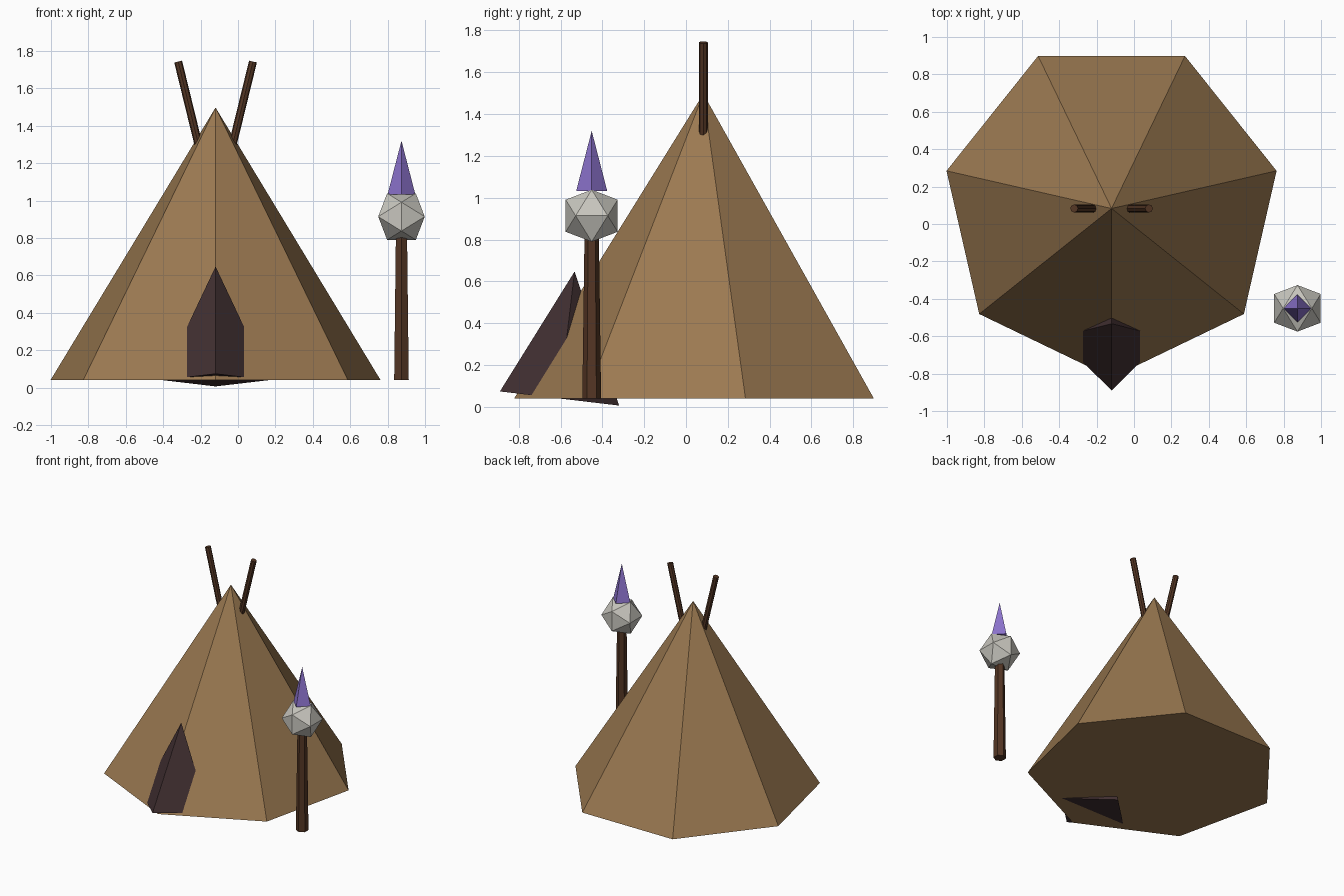
import bpy, bmesh, math
from mathutils import Vector, Matrix

if "Cube" in bpy.data.objects:
    bpy.data.objects.remove(bpy.data.objects["Cube"])


def material(name, r, g, b):
    """Flat colour given as sRGB 0-255."""
    def lin(c):
        c /= 255
        return c / 12.92 if c <= 0.04045 else ((c + 0.055) / 1.055) ** 2.4
    m = bpy.data.materials.new(name)
    m.diffuse_color = (lin(r), lin(g), lin(b), 1)
    m.use_nodes = True
    m.node_tree.nodes["Principled BSDF"].inputs["Base Color"].default_value = m.diffuse_color
    return m


HIDE = material("tan hide", 155, 121, 81)
FLAP = material("dark flap", 66, 48, 50)
WOOD = material("brown wood", 84, 54, 36)
STONE = material("pale stone", 200, 198, 190)
CRYSTAL = material("violet crystal", 140, 115, 205)


def add_object(name, bm, mat):
    bmesh.ops.recalc_face_normals(bm, faces=bm.faces)
    mesh = bpy.data.meshes.new(name)
    bm.to_mesh(mesh)
    bm.free()
    mesh.materials.append(mat)
    obj = bpy.data.objects.new(name, mesh)
    bpy.context.collection.objects.link(obj)
    return obj


def taper(name, mat, sides, base, tip, r_base, r_tip, first=-math.pi / 2):
    """Flat-sided cone or pole from base to tip; first = angle of the first corner."""
    base, axis = Vector(base), Vector(tip) - Vector(base)
    tilt = Vector((0, 0, 1)).rotation_difference(axis).to_matrix()
    bm = bmesh.new()

    def ring(r, h):
        return [bm.verts.new(base + tilt @ Vector((r * math.cos(first + i * math.tau / sides),
                                                   r * math.sin(first + i * math.tau / sides), h)))
                for i in range(sides)]
    low = ring(r_base, 0)
    bm.faces.new(low)
    if r_tip:
        high = ring(r_tip, axis.length)
        bm.faces.new(high)
    else:
        high = [bm.verts.new(Vector(tip))] * sides
    for i in range(sides):
        j = (i + 1) % sides
        corners = [low[i], low[j], high[j]] + ([high[i]] if r_tip else [])
        bm.faces.new(corners)
    return add_object(name, bm, mat)


# Seven-sided tent with a corner facing the front
CX, CY = -0.12, 0.083
taper("tent", HIDE, 7, (CX, CY, 0.04), (CX, CY, 1.497), 0.905, 0)

# Doorway: four-sided pyramid leaning back into the tent
taper("door_flap", FLAP, 4, (CX, -0.605, 0.04), (CX, -0.533, 0.647), 0.287, 0)

# Two poles splaying out of the tent top
for side, label in ((-1, "left"), (1, "right")):
    taper(label + "_tent_pole", WOOD, 8, (CX + side * 0.055, CY, 1.15),
          (CX + side * 0.2, CY, 1.743), 0.0215, 0.0215)

# Staff shaft
SX, SY, SZ = 0.874, -0.451, 0.914
taper("staff_shaft", WOOD, 6, (SX, SY, 0.04), (SX, SY, 0.85), 0.045, 0.034)

# Staff head: icosahedron with edges aligned to the axes
bm = bmesh.new()
s, phi = 0.0768, (1 + math.sqrt(5)) / 2
for a in (-s, s):
    for b in (-s * phi, s * phi):
        for p in ((a, 0, b), (b, a, 0), (0, b, a)):
            bm.verts.new(p)
bmesh.ops.convex_hull(bm, input=bm.verts)
bmesh.ops.transform(bm, matrix=Matrix.Translation((SX, SY, SZ)), verts=bm.verts)
add_object("staff_stone", bm, STONE)

# Four-sided crystal spike on the stone
taper("staff_crystal", CRYSTAL, 4, (SX, SY, 1.033), (SX, SY, 1.32), 0.074, 0)
